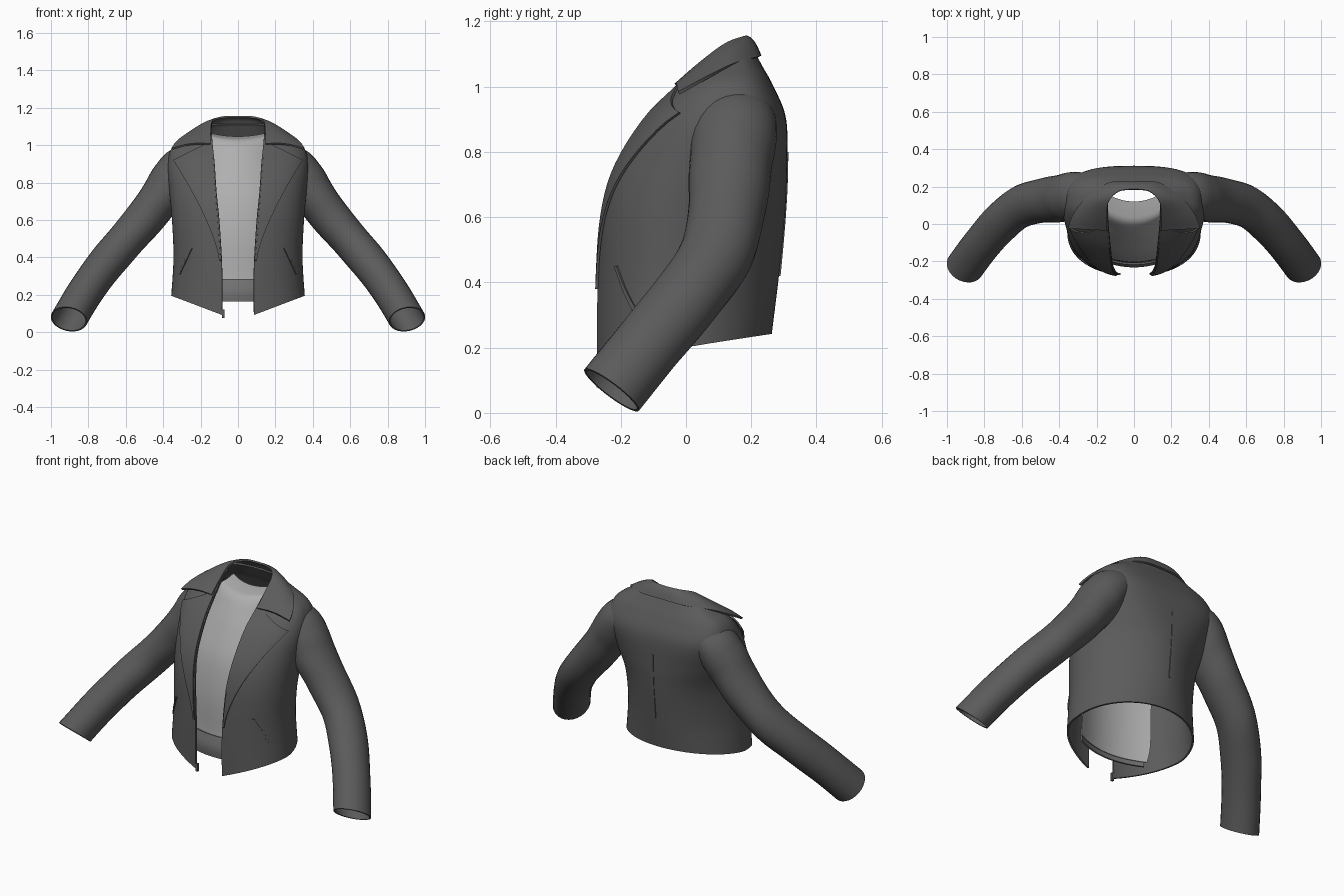
import bpy
import math
from mathutils import Vector

if "Cube" in bpy.data.objects:
    bpy.data.objects.remove(bpy.data.objects["Cube"], do_unlink=True)


def material(name, value):
    mat = bpy.data.materials.new(name)
    mat.use_nodes = True
    colour = (value, value, value, 1)
    mat.diffuse_color = colour
    mat.node_tree.nodes["Principled BSDF"].inputs["Base Color"].default_value = colour
    return mat


CLOTH = material("charcoal cloth", 0.105)
SHIRT = material("light grey shirt", 0.43)
BAND = material("mid grey waistband", 0.17)


def spline(rows, steps):
    """Smooth interpolation through rows of numbers."""
    out = []
    last = len(rows) - 1
    for i in range(last):
        a, b = rows[max(i - 1, 0)], rows[i]
        c, d = rows[i + 1], rows[min(i + 2, last)]
        for k in range(steps):
            t = k / steps
            out.append([q + t * (r - p) / 2 + t * t * (2 * p - 5 * q + 4 * r - s) / 2
                        + t ** 3 * (3 * q - p - 3 * r + s) / 2
                        for p, q, r, s in zip(a, b, c, d)])
    out.append(list(rows[-1]))
    return out


def sheet(name, grid, mat, thick=0.01, mirror=True, closed=False):
    """Cloth surface from rows of points, thickened and optionally mirrored."""
    n = len(grid[0])
    faces = []
    for i in range(len(grid) - 1):
        for j in range(n if closed else n - 1):
            k = (j + 1) % n
            faces.append((i * n + j, i * n + k, (i + 1) * n + k, (i + 1) * n + j))
    mesh = bpy.data.meshes.new(name)
    mesh.from_pydata([tuple(p) for row in grid for p in row], [], faces)
    mesh.materials.append(mat)
    obj = bpy.data.objects.new(name, mesh)
    bpy.context.collection.objects.link(obj)
    if mirror:
        mod = obj.modifiers.new("mirror", "MIRROR")
        mod.merge_threshold = 0.001
    solid = obj.modifiers.new("thickness", "SOLIDIFY")
    solid.thickness = thick
    solid.offset = 0
    bpy.ops.object.select_all(action="DESELECT")
    obj.select_set(True)
    bpy.context.view_layer.objects.active = obj
    bpy.ops.object.convert(target="MESH")
    bpy.ops.object.shade_smooth_by_angle(angle=math.radians(45))


# Torso levels: height, half width, widest y, back y, front y, opening half width,
# and the exponent that squares off or rounds the back
LEVELS = spline([
    (0.20, 0.352, -0.04, 0.258, -0.272, 0.085, 1.00),
    (0.40, 0.340, -0.03, 0.280, -0.272, 0.085, 1.10),
    (0.60, 0.348, -0.02, 0.298, -0.260, 0.10, 1.06),
    (0.75, 0.362, 0.03, 0.305, -0.222, 0.115, 0.85),
    (0.90, 0.372, 0.08, 0.302, -0.130, 0.125, 0.62),
    (1.00, 0.340, 0.11, 0.263, -0.030, 0.135, 0.62),
    (1.06, 0.255, 0.13, 0.230, 0.030, 0.14, 0.70),
    (1.11, 0.170, 0.14, 0.203, 0.090, 0.14, 0.80)], 6)
BOX = 0.9


def level(z):
    for a, b in zip(LEVELS, LEVELS[1:]):
        if z <= b[0]:
            t = max(0, (z - a[0]) / (b[0] - a[0]))
            return [p + (q - p) * t for p, q in zip(a, b)]
    return LEVELS[-1]


def surface_y(x, z, front=True):
    _, w, mid, back, fore, _, square = level(z)
    e = BOX if front else square
    bulge = max(0, 1 - min(1, abs(x) / w) ** (2 / e)) ** (e / 2)
    return mid + ((fore if front else back) - mid) * bulge


# Torso shell, open at the front with a hem that slants down to two points
torso = []
for z, w, mid, back, fore, gap, square in LEVELS:
    end = math.pi - math.asin((gap / w) ** (1 / BOX))
    fade = max(0, (0.6 - z) / 0.4)
    row = []
    for j in range(49):
        a = end * j / 48
        c = math.cos(a)
        e = square if c > 0 else BOX
        x = w * max(0, math.sin(a)) ** e
        y = mid + ((back if c > 0 else fore) - mid) * abs(c) ** e
        dip = 0.16 * (y - mid) if c > 0 else 0.135 * (x / w - 1)
        row.append((x, y, z + fade * (dip - 0.005)))
    torso.append(row)
sheet("jacket_torso", torso, CLOTH)

# Sleeves: centre x, y, z, then depth and height radii; slanted cut at the cuff
path = spline([
    (0.20, 0.15, 0.94, 0.10, 0.07),
    (0.29, 0.15, 0.89, 0.124, 0.105),
    (0.345, 0.145, 0.825, 0.126, 0.114),
    (0.40, 0.135, 0.74, 0.122, 0.11),
    (0.49, 0.125, 0.62, 0.115, 0.102),
    (0.61, 0.09, 0.48, 0.108, 0.097),
    (0.72, 0.00, 0.35, 0.105, 0.095),
    (0.82, -0.115, 0.21, 0.102, 0.092),
    (0.904, -0.228, 0.07, 0.102, 0.092)], 6)
cut = Vector((0.2, -0.6, -0.77))
sleeve = []
for i, p in enumerate(path):
    ahead, behind = path[min(i + 1, len(path) - 1)], path[max(i - 1, 0)]
    along = (Vector(ahead[:3]) - Vector(behind[:3])).normalized()
    across = Vector((0, 1, 0))
    across = (across - along * along.dot(across)).normalized()
    up = along.cross(across)
    slant = max(0, 1 - (len(path) - 1 - i) / 9)
    ring = []
    for j in range(28):
        a = math.tau * j / 28
        fold = 1 + 0.01 * math.sin(i * 0.7 + 2 * a) * math.sin(math.pi * i / len(path))
        arm = fold * (across * p[3] * math.cos(a) + up * p[4] * math.sin(a))
        ring.append(Vector(p[:3]) + arm - along * (slant * cut.dot(arm) / cut.dot(along)))
    sleeve.append(ring)
sheet("sleeves", sleeve, CLOTH, thick=0.008, closed=True)

# Folded lapels lying on the chest
lapel = []
for i in range(21):
    t = i / 20
    row = []
    for j in range(13):
        s = j / 12
        x = (0.092 + 0.05 * t) * (1 - s) + (0.1 + 0.245 * t ** 1.4) * s
        z = (0.38 + 0.64 * t) * (1 - s) + (0.38 + 0.54 * t) * s
        row.append((x, surface_y(x, z) - 0.008 - 0.014 * t * s, z))
    lapel.append(row)
sheet("lapels", lapel, CLOTH, thick=0.008)

# Turned-down collar around the neck
inner = spline([(0, 0.185, 1.152), (0.08, 0.175, 1.15), (0.135, 0.12, 1.128),
                (0.145, 0.04, 1.068), (0.148, -0.032, 1.005)], 6)
outer = spline([(0, 0.226, 1.095), (0.13, 0.218, 1.09), (0.25, 0.145, 1.068),
                (0.325, 0.05, 1.02), (0.352, -0.022, 0.98)], 6)
collar = []
for a, b in zip(inner, outer):
    a, b = Vector(a), Vector(b)
    collar.append([a.lerp(b, s / 6) + Vector((0, 0, 0.013 * math.sin(math.pi * s / 6)))
                   for s in range(7)])
sheet("collar", collar, CLOTH)

# Shirt front running up to the neck: height, y, half width, curvature
shirt_rows = spline([
    (0.19, -0.215, 0.22, 1.2), (0.29, -0.205, 0.23, 1.2), (0.50, -0.20, 0.23, 1.2),
    (0.70, -0.165, 0.23, 1.3), (0.85, -0.10, 0.23, 1.6), (0.95, -0.045, 0.20, 1.9),
    (1.02, 0.005, 0.155, 2.0), (1.037, 0.06, 0.14, 2.0), (1.045, 0.12, 0.14, 2.0)], 4)


def panel(rows, push=0.0):
    grid = []
    for z, y, w, curve in rows:
        lift = max(0, min(1, (z - 0.95) / 0.07)) * 0.8
        xs = [w * (j / 10 - 1) for j in range(21)]
        grid.append([(x, y + curve * x * x - push, z + lift * x * x) for x in xs])
    return grid


sheet("shirt_front", panel(shirt_rows), SHIRT, thick=0.005, mirror=False)
band = [(0.165, -0.215, 0.21, 1.2), (0.22, -0.22, 0.21, 1.2), (0.285, -0.205, 0.21, 1.2)]
sheet("waistband", panel(spline(band, 4), 0.008), BAND, thick=0.008, mirror=False)


# Raised seams and pocket welts following the cloth
def welt(name, start, end, width, lift, front, mirror):
    grid = []
    for i in range(13):
        t = i / 12
        x = start[0] + (end[0] - start[0]) * t
        z = start[1] + (end[1] - start[1]) * t
        grid.append([(x + d, surface_y(x + d, z, front) + lift, z)
                     for d in (-width / 2, width / 2)])
    sheet(name, grid, CLOTH, thick=0.006, mirror=mirror)


welt("pocket_welts", (0.25, 0.45), (0.315, 0.31), 0.01, -0.01, True, True)
welt("back_seam", (0, 0.42), (0, 0.80), 0.01, 0.005, False, False)

# Small zip end at the wearer's right front corner
bpy.ops.mesh.primitive_cube_add(size=1, location=(-0.078, -0.268, 0.1))
zip_end = bpy.context.object
zip_end.name = "zip_end"
zip_end.scale = (0.014, 0.012, 0.045)
zip_end.data.materials.append(CLOTH)
